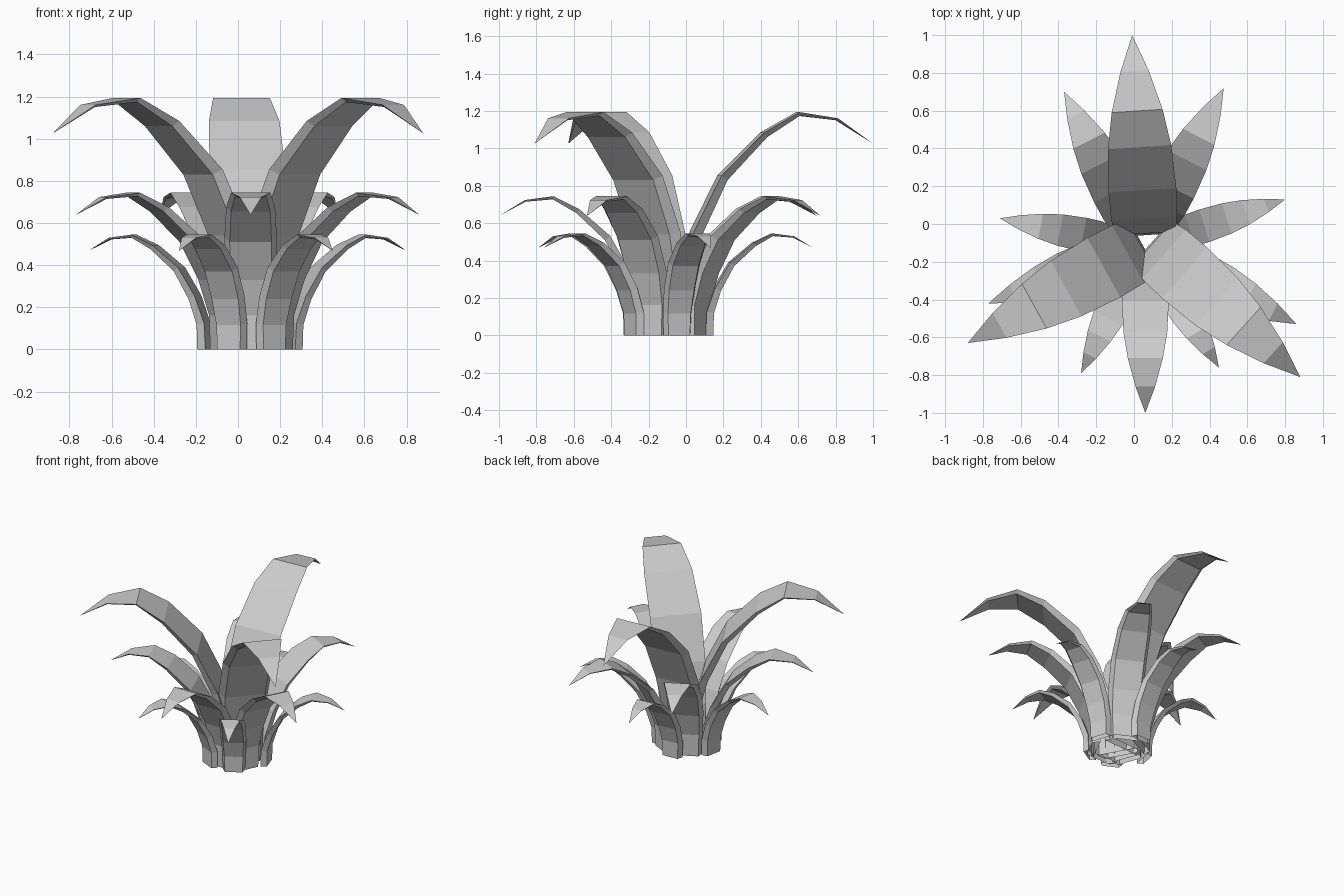
import bpy, bmesh
from math import radians, cos, sin, hypot
from mathutils import Vector

if "Cube" in bpy.data.objects:
    bpy.data.objects.remove(bpy.data.objects["Cube"])

# Unit leaf rings: distance back from tip, height, width, thickness
RINGS = [(.58, 0, .15, .042), (.575, .125, .16, .040), (.53, .255, .175, .036),
         (.45, .39, .18, .030), (.325, .495, .168, .022), (.22, .545, .135, .014),
         (.105, .53, .075, .008)]
TIP_Z = .468


def leaf(name, x, y, angle, reach, tall, wide, thick):
    a = radians(angle)
    out, side = Vector((cos(a), sin(a), 0)), Vector((-sin(a), cos(a), 0))
    tip = Vector((x, y, TIP_Z * tall))
    path = [(-d * reach, z * tall) for d, z, w, t in RINGS] + [(0, TIP_Z * tall)]
    bm = bmesh.new()
    rings = []
    for i, (d, z, w, t) in enumerate(RINGS):
        r, h = path[i]
        p, q = path[max(i - 1, 0)], path[i + 1]
        dr, dz = q[0] - p[0], q[1] - p[1]
        n = hypot(dr, dz)
        t *= thick
        r2, h2 = r + dz / n * t, max(h - dr / n * t, 0)
        ring = []
        # wide upper face, narrower underside
        for rr, hh, s in ((r, h, .5), (r, h, -.5), (r2, h2, -.40), (r2, h2, .40)):
            co = Vector((x, y, hh)) + out * rr + side * (w * wide * s)
            ring.append(bm.verts.new(co))
        rings.append(ring)
    for lo, hi in zip(rings, rings[1:]):
        for k in range(4):
            j = (k + 1) % 4
            bm.faces.new((lo[k], lo[j], hi[j], hi[k]))
    end = bm.verts.new(tip)
    for k in range(4):
        bm.faces.new((rings[-1][k], rings[-1][(k + 1) % 4], end))
    bmesh.ops.recalc_face_normals(bm, faces=bm.faces)
    me = bpy.data.meshes.new(name)
    bm.to_mesh(me)
    bm.free()
    bpy.context.collection.objects.link(bpy.data.objects.new(name, me))


# Tall inner leaves: tip x, tip y, heading
for i, p in enumerate([(-.01, 1.0, 93.8), (-.88, -.63, 209), (.88, -.81, -42)]):
    leaf(f"tall_leaf_{i + 1}", *p, 1.83, 2.19, 2.0, 1.4)

# Middle leaves
for i, p in enumerate([(.06, -1.0, 270), (.86, -.53, -27), (.475, .72, 63),
                       (-.37, .70, 117), (-.77, -.42, 201)]):
    leaf(f"middle_leaf_{i + 1}", *p, 1.32, 1.365, 1.38, 1.2)

# Short outer leaves
for i, p in enumerate([(0, .68, 93.5), (.80, .13, 18), (-.71, .03, 169),
                       (-.28, -.79, 244), (.45, -.76, -59)]):
    leaf(f"short_leaf_{i + 1}", *p, 1.0, 1.0, 1.0, 1.0)
